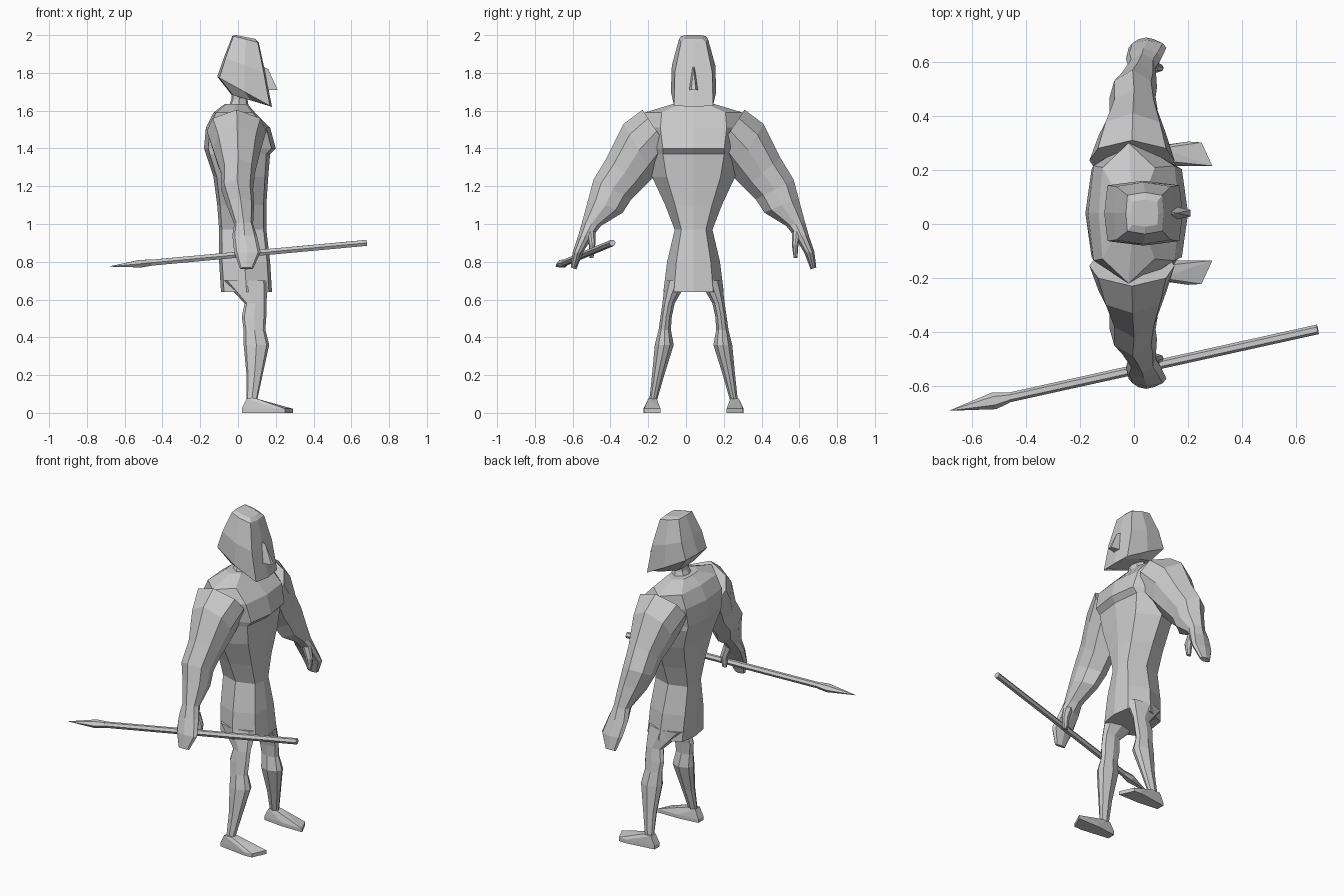
import bpy
import bmesh
from mathutils import Vector

cube = bpy.data.objects.get("Cube")
if cube:
    bpy.data.objects.remove(cube)

# Single clay colour
clay = bpy.data.materials.new("light grey clay")
clay.use_nodes = True
clay.diffuse_color = (0.6, 0.6, 0.6, 1)
clay.node_tree.nodes["Principled BSDF"].inputs["Base Color"].default_value = (0.6, 0.6, 0.6, 1)

BODY_Y = 0.04  # the body stands slightly off centre because of the spear


def finish(name, bm, y_offset=BODY_Y):
    """Turn a bmesh into a flat-shaded object."""
    bmesh.ops.recalc_face_normals(bm, faces=bm.faces)
    mesh = bpy.data.meshes.new(name)
    bm.to_mesh(mesh)
    bm.free()
    mesh.materials.append(clay)
    obj = bpy.data.objects.new(name, mesh)
    obj.location.y = y_offset
    bpy.context.collection.objects.link(obj)
    return obj


def ring(inner, outer, back, front, tilt=0, corner=(0.6, 0.8)):
    """Octagon between an inner and outer (y, z) point, spanning back to front in x."""
    a, b = Vector(inner), Vector(outer)
    mid, half = (a + b) / 2, (b - a) / 2
    cu, cv = corner
    outline = [(0, 1), (cu, cv), (1, 0), (cu, -cv), (0, -1), (-cu, -cv), (-1, 0), (-cu, cv)]
    points = []
    for u, v in outline:
        p = mid + half * u
        x = (back + front) / 2 + (front - back) / 2 * v
        points.append(Vector((x, p.x, p.y + tilt * v)))
    return points


def loft(name, rings, side=1, y_offset=BODY_Y):
    """Skin a list of rings and cap both ends."""
    bm = bmesh.new()
    loops = [[bm.verts.new((p.x, p.y * side, p.z)) for p in r] for r in rings]
    n = len(loops[0])
    for low, high in zip(loops, loops[1:]):
        for i in range(n):
            j = (i + 1) % n
            bm.faces.new((low[i], low[j], high[j], high[i]))
    bm.faces.new(loops[0])
    bm.faces.new(loops[-1])
    return finish(name, bm, y_offset)


def hull(name, points, side=1):
    """Convex solid around a few points."""
    bm = bmesh.new()
    for x, y, z in points:
        bm.verts.new((x, y * side, z))
    result = bmesh.ops.convex_hull(bm, input=bm.verts)
    loose = [v for v in result["geom_interior"] if isinstance(v, bmesh.types.BMVert)]
    bmesh.ops.delete(bm, geom=loose, context="VERTS")
    return finish(name, bm)


def level(z, half, back, front, **kw):
    return ring((-half, z), (half, z), back, front, **kw)


# Torso with skirt: height, half width, back, front
torso = [
    (0.64, 0.16, -0.09, 0.18), (0.80, 0.14, -0.10, 0.17), (0.97, 0.10, -0.10, 0.15),
    (1.10, 0.15, -0.11, 0.15), (1.25, 0.22, -0.13, 0.16), (1.37, 0.25, -0.17, 0.17),
    (1.40, 0.25, -0.18, 0.20), (1.51, 0.27, -0.17, 0.17), (1.59, 0.26, -0.13, 0.09),
    (1.635, 0.11, -0.07, 0.05),
]
loft("torso", [level(*row, corner=(0.65, 0.88)) for row in torso])

# Neck
neck = [(1.60, 0.08, -0.06, 0.06), (1.66, 0.055, -0.035, 0.05), (1.74, 0.06, -0.03, 0.07)]
loft("neck", [level(*row) for row in neck])

# Head: height, half width, back, front, forward tilt
head = [
    (1.655, 0.085, -0.035, 0.165, -0.03), (1.70, 0.12, -0.11, 0.18, -0.08),
    (1.84, 0.115, -0.075, 0.145, -0.04), (1.978, 0.077, -0.03, 0.11, -0.018),
    (1.99, 0.05, -0.01, 0.09, -0.01),
]
loft("head", [level(z, h, b, f, tilt=t, corner=(0.86, 0.92)) for z, h, b, f, t in head])

# Nose
hull("nose", [(0.12, -0.008, 1.84), (0.12, 0.008, 1.84), (0.16, 0, 1.82),
              (0.15, -0.025, 1.71), (0.15, 0.025, 1.71), (0.21, -0.012, 1.71), (0.21, 0.012, 1.71)])

# Limb tables: inner (y, z), outer (y, z), back, front
arm = [
    ((0.12, 1.38), (0.27, 1.605), -0.165, 0.15), ((0.21, 1.25), (0.37, 1.53), -0.13, 0.12),
    ((0.27, 1.19), (0.46, 1.35), -0.09, 0.09), ((0.33, 1.13), (0.53, 1.235), -0.09, 0.08),
    ((0.375, 1.06), (0.555, 1.14), -0.06, 0.085), ((0.49, 0.99), (0.59, 1.01), -0.02, 0.08),
    ((0.53, 0.94), (0.61, 0.94), -0.03, 0.10), ((0.585, 0.85), (0.64, 0.85), -0.02, 0.12),
    ((0.62, 0.76), (0.65, 0.77), 0.01, 0.08),
]
thumb = [((0.52, 0.96), (0.57, 0.96), 0.03, 0.09), ((0.52, 0.89), (0.555, 0.89), 0.06, 0.11),
         ((0.53, 0.82), (0.55, 0.82), 0.07, 0.10)]
leg = [
    (0.70, 0.03, 0.15, -0.08, 0.16), (0.58, 0.10, 0.165, 0.035, 0.15),
    (0.51, 0.115, 0.175, 0.02, 0.15), (0.44, 0.12, 0.185, 0.03, 0.145),
    (0.36, 0.105, 0.205, 0.03, 0.165), (0.20, 0.155, 0.22, 0.045, 0.13),
    (0.06, 0.195, 0.235, 0.045, 0.10),
]
sole = [(0.02, 0.19), (0.02, 0.24), (0.2, 0.265), (0.25, 0.262), (0.29, 0.175), (0.15, 0.175)]
ankle = [(x, y, 0.075) for x in (0.045, 0.10) for y in (0.195, 0.24)]

for label, side in (("left", 1), ("right", -1)):
    loft(label + "_arm", [ring(*row) for row in arm], side)
    loft(label + "_thumb", [ring(*row) for row in thumb], side)
    loft(label + "_leg", [ring((a, z), (b, z), back, front) for z, a, b, back, front in leg], side)
    hull(label + "_foot", [(x, y, z) for x, y in sole for z in (0, 0.022)] + ankle, side)

# Spear, skinned along its axis from butt to tip
tip, butt = Vector((-0.68, -0.69, 0.775)), Vector((0.68, -0.39, 0.9))
axis = tip - butt
across = axis.cross(Vector((0, 0, 1))).normalized()
upward = across.cross(axis).normalized()


def spear_ring(t, width, height):
    corners = [(1, 0), (0.5, 0.87), (-0.5, 0.87), (-1, 0), (-0.5, -0.87), (0.5, -0.87)]
    return [butt + axis * t + across * u * width + upward * v * height for u, v in corners]


loft("spear_shaft", [spear_ring(t, 0.018, 0.018) for t in (0, 0.86)], y_offset=0)
loft("spear_head", [spear_ring(*row) for row in
                    ((0.84, 0.019, 0.019), (0.88, 0.032, 0.023), (1, 0.001, 0.001))], y_offset=0)
